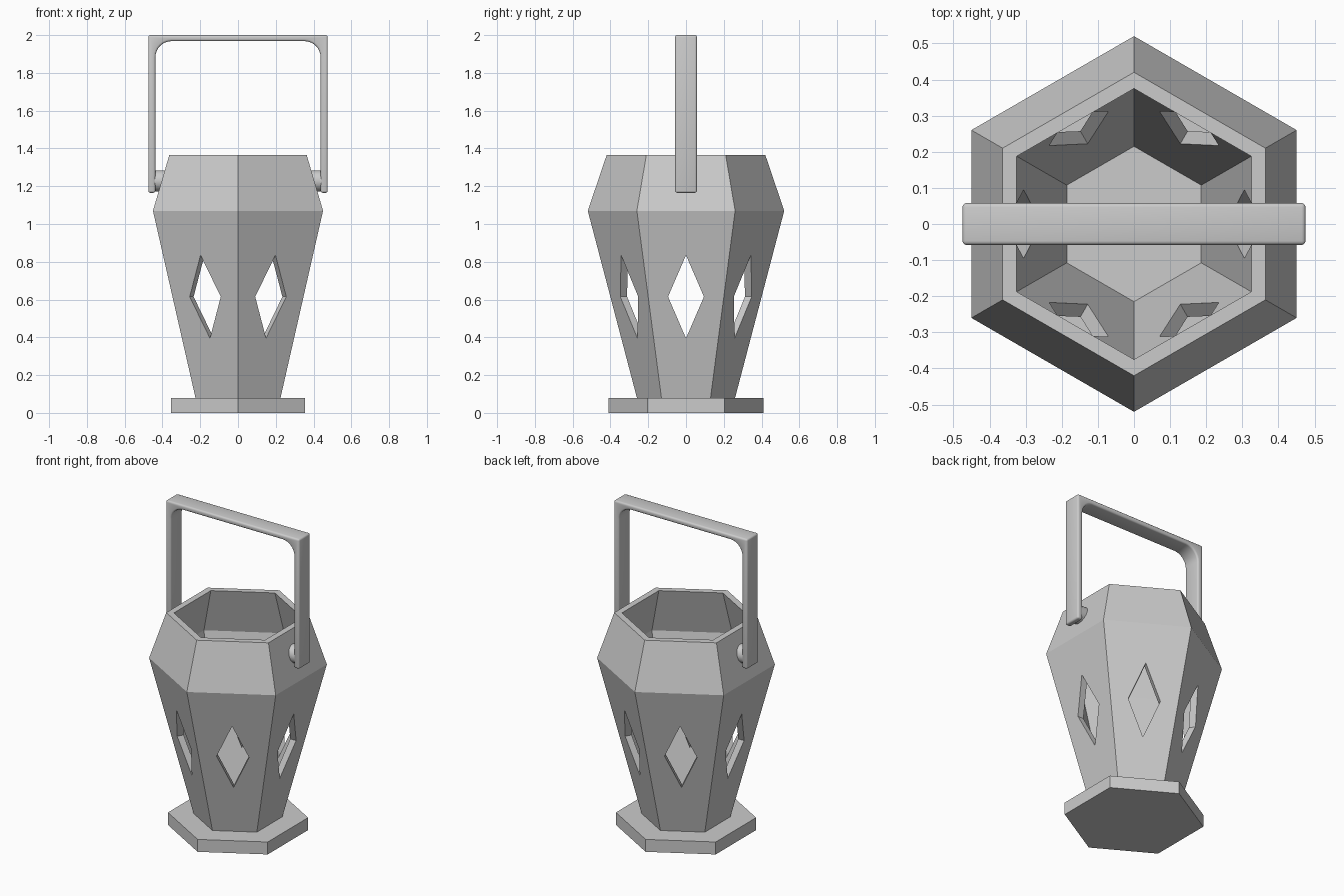
import bpy, bmesh
from math import sin, cos, pi, radians
from mathutils import Matrix, Vector

cube = bpy.data.objects.get("Cube")
if cube:
    bpy.data.objects.remove(cube, do_unlink=True)

GREY = (0.6, 0.6, 0.6, 1.0)
grey = bpy.data.materials.new("plain_grey")
grey.use_nodes = True
grey.diffuse_color = GREY
grey.node_tree.nodes["Principled BSDF"].inputs["Base Color"].default_value = GREY


def finish(bm, name):
    """Turn a bmesh into a grey object."""
    bmesh.ops.recalc_face_normals(bm, faces=bm.faces)
    mesh = bpy.data.meshes.new(name)
    bm.to_mesh(mesh)
    bm.free()
    mesh.materials.append(grey)
    obj = bpy.data.objects.new(name, mesh)
    bpy.context.collection.objects.link(obj)
    return obj


def activate(obj):
    bpy.ops.object.select_all(action="DESELECT")
    obj.select_set(True)
    bpy.context.view_layer.objects.active = obj


def hex_ring(bm, radius, z):
    """Six corners, with one corner pointing along y."""
    angles = [pi / 6 + i * pi / 3 for i in range(6)]
    return [bm.verts.new((radius * cos(a), radius * sin(a), z)) for a in angles]


def bridge(bm, low, high):
    n = len(low)
    for i in range(n):
        j = (i + 1) % n
        bm.faces.new((low[i], low[j], high[j], high[i]))


def prism(bm, points, offset, matrix=Matrix()):
    """Extrude a closed outline along an offset vector."""
    start = [bm.verts.new(matrix @ Vector(p)) for p in points]
    end = [bm.verts.new(matrix @ (Vector(p) + Vector(offset))) for p in points]
    bm.faces.new(start)
    bm.faces.new(end)
    bridge(bm, start, end)


# Base plate
bm = bmesh.new()
bottom, top = hex_ring(bm, 0.41, 0), hex_ring(bm, 0.41, 0.08)
bridge(bm, bottom, top)
bm.faces.new(bottom)
bm.faces.new(top)
finish(bm, "base_plate")

# Hollow six-sided body: outer wall up, rim, inner wall down
profile = [(0.26, 0.08), (0.52, 1.07), (0.42, 1.365),
           (0.375, 1.365), (0.47, 1.07), (0.215, 0.08)]
bm = bmesh.new()
rings = [hex_ring(bm, r, z) for r, z in profile]
for i, ring in enumerate(rings):
    bridge(bm, ring, rings[(i + 1) % len(rings)])
body = finish(bm, "body")

# Diamond window through each wall
diamond = [(0.2, 0, 0.395), (0.2, 0.095, 0.615), (0.2, 0, 0.835), (0.2, -0.095, 0.615)]
bm = bmesh.new()
for i in range(6):
    prism(bm, diamond, (0.5, 0, 0), Matrix.Rotation(i * pi / 3, 4, "Z"))
cutter = finish(bm, "window_cutter")
cutter.hide_render = True
cut = body.modifiers.new("windows", "BOOLEAN")
cut.operation = "DIFFERENCE"
cut.solver = "EXACT"
cut.object = cutter
activate(body)
bpy.ops.object.modifier_apply(modifier=cut.name)
bpy.data.objects.remove(cutter, do_unlink=True)

# Handle: square outside, filleted inside corners
OUT, IN, TOP, UNDER, FOOT, FILLET = 0.475, 0.437, 2.0, 1.968, 1.165, 0.085
arc = [(IN - FILLET + FILLET * cos(a), UNDER - FILLET + FILLET * sin(a))
       for a in [i * pi / 16 for i in range(9)]]
right = [(OUT, TOP), (OUT, FOOT), (IN, FOOT)] + arc
outline = right + [(-x, z) for x, z in reversed(right)]
bm = bmesh.new()
prism(bm, [(x, -0.058, z) for x, z in outline], (0, 0.116, 0))
handle = finish(bm, "handle")
bevel = handle.modifiers.new("soft_edges", "BEVEL")
bevel.width = 0.011
bevel.segments = 3
bevel.limit_method = "ANGLE"
bevel.angle_limit = radians(40)
activate(handle)
bpy.ops.object.modifier_apply(modifier=bevel.name)
bpy.ops.object.shade_smooth_by_angle(angle=radians(35))

# Pivot pins joining the handle to the body
for side, name in ((1, "left_pin"), (-1, "right_pin")):
    bm = bmesh.new()
    place = Matrix.Translation((side * 0.415, 0, 1.228)) @ Matrix.Rotation(pi / 2, 4, "Y")
    bmesh.ops.create_cone(bm, cap_ends=True, segments=32, radius1=0.056,
                          radius2=0.056, depth=0.08, matrix=place)
    activate(finish(bm, name))
    bpy.ops.object.shade_smooth_by_angle(angle=radians(35))
